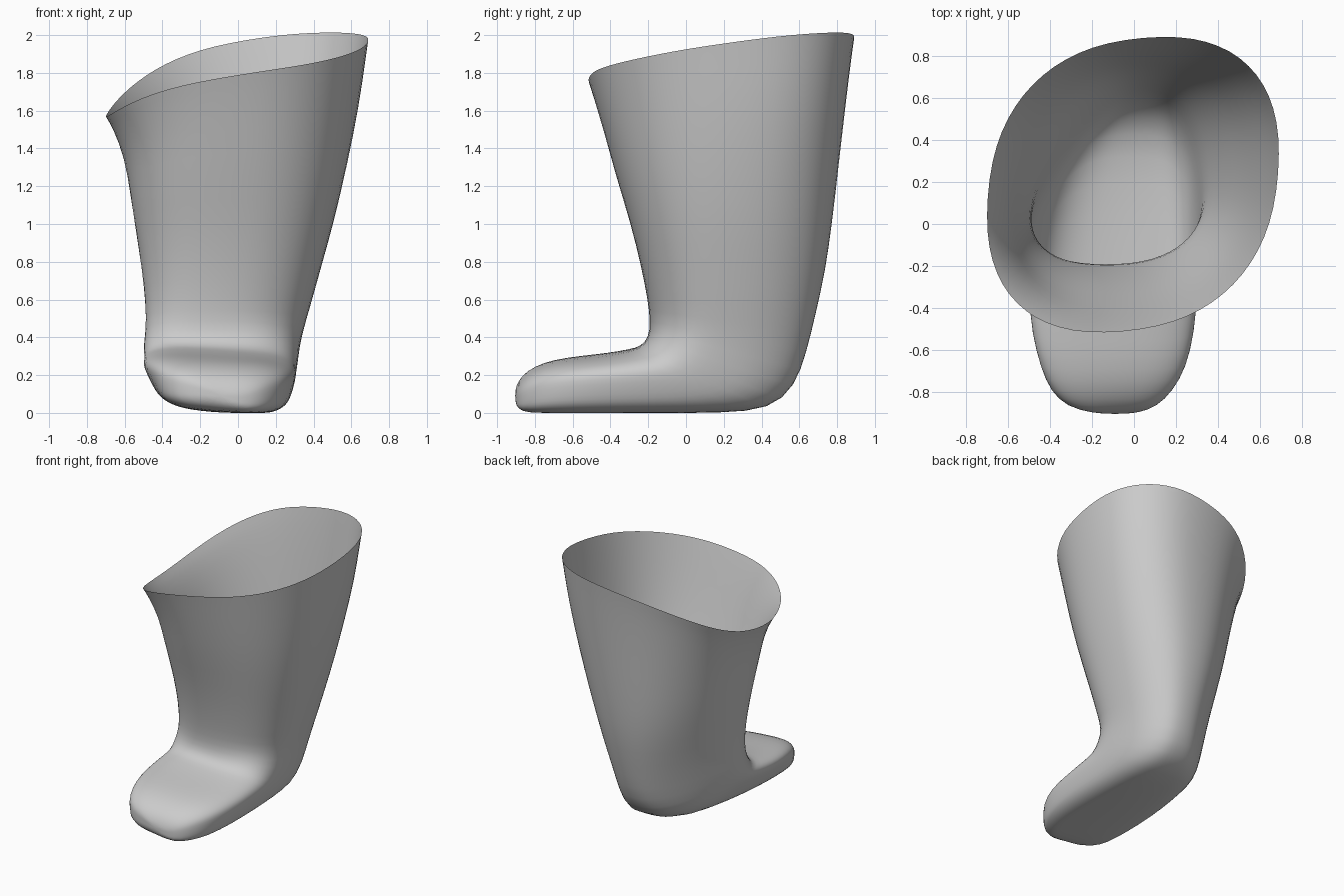
import bpy
import bmesh
from math import cos, sin, pi, copysign

cube = bpy.data.objects.get("Cube")
if cube:
    bpy.data.objects.remove(cube, do_unlink=True)

SIDES = 32

# Cross-sections from rim to toe:
# front edge (y, z), back or sole edge (y, z), right and left limits (x)
SECTIONS = [
    ((-.515, 1.78), (.89, 1.975), (-.70, .69)),
    ((-.49, 1.70), (.875, 1.87), (-.66, .675)),
    ((-.435, 1.50), (.845, 1.62), (-.60, .64)),
    ((-.37, 1.25), (.81, 1.30), (-.56, .58)),
    ((-.295, 1.0), (.775, 1.0), (-.52, .51)),
    ((-.24, .78), (.74, .75), (-.475, .44)),
    ((-.205, .60), (.69, .53), (-.44, .385)),
    ((-.19, .48), (.64, .32), (-.425, .335)),
    ((-.20, .40), (.58, .14), (-.42, .315)),
    ((-.24, .35), (.45, .02), (-.43, .30)),
    ((-.31, .33), (.20, .005), (-.45, .295)),
    ((-.42, .31), (-.10, .0), (-.47, .295)),
    ((-.56, .295), (-.42, .0), (-.47, .285)),
    ((-.70, .275), (-.66, .0), (-.44, .25)),
    ((-.80, .24), (-.79, .005), (-.40, .185)),
    ((-.87, .19), (-.87, .015), (-.32, .11)),
    ((-.90, .13), (-.90, .05), (-.20, .02)),
]


def rounded(value, power):
    return copysign(abs(value) ** (2 / power), value)


def section_points(index, front, back, limits):
    """Points around one cross-section, counter-clockwise from the left side."""
    rim = min(1, max(0, (front[1] - .9) / .88))      # slanted, skewed rim
    heel = max(0, .36 - .06 * abs(index - 8))        # narrowing at the heel
    foot = min(1, max(0, (index - 7) / 3))           # boxier toe box
    power = 2.35 + .9 * foot
    middle = [(f + b) / 2 for f, b in zip(front, back)]
    reach = [(b - f) / 2 for f, b in zip(front, back)]
    centre_x, radius_x = sum(limits) / 2, (limits[1] - limits[0]) / 2
    lean = .05 * (1 - foot) + .15 * heel
    points = []
    for j in range(SIDES):
        a = 2 * pi * j / SIDES
        c, s = rounded(cos(a), power), rounded(sin(a), power)
        wave = .195 * c - .11 * (1 - s * s) - .08 * c * s * s
        x = centre_x + lean * s + radius_x * c * (1 - heel * s)
        y = middle[0] + reach[0] * s + .06 * rim * c
        z = middle[1] + reach[1] * s + rim * wave - .025 * foot * c
        points.append((x, y, max(z, 0)))
    return points


# Boot shell: one open sheet lofted from the rim down and out to the toe
bm = bmesh.new()
rings = [[bm.verts.new(p) for p in section_points(i, *section)]
         for i, section in enumerate(SECTIONS)]
for upper, lower in zip(rings, rings[1:]):
    for j in range(SIDES):
        k = (j + 1) % SIDES
        bm.faces.new((upper[j], lower[j], lower[k], upper[k]))

# Toe cap
tip = bm.verts.new((-.09, -.905, .09))
for j in range(SIDES):
    bm.faces.new((rings[-1][j], tip, rings[-1][(j + 1) % SIDES]))

mesh = bpy.data.meshes.new("boot_shell")
bm.to_mesh(mesh)
bm.free()
boot = bpy.data.objects.new("boot_shell", mesh)
bpy.context.collection.objects.link(boot)

# Smooth finish
for polygon in mesh.polygons:
    polygon.use_smooth = True
smoothing = boot.modifiers.new("smoothing", 'SUBSURF')
smoothing.levels = smoothing.render_levels = 1

# Plain grey
grey = bpy.data.materials.new("plain_grey")
grey.use_nodes = True
colour = (.6, .6, .6, 1)
grey.diffuse_color = colour
grey.node_tree.nodes["Principled BSDF"].inputs["Base Color"].default_value = colour
mesh.materials.append(grey)
